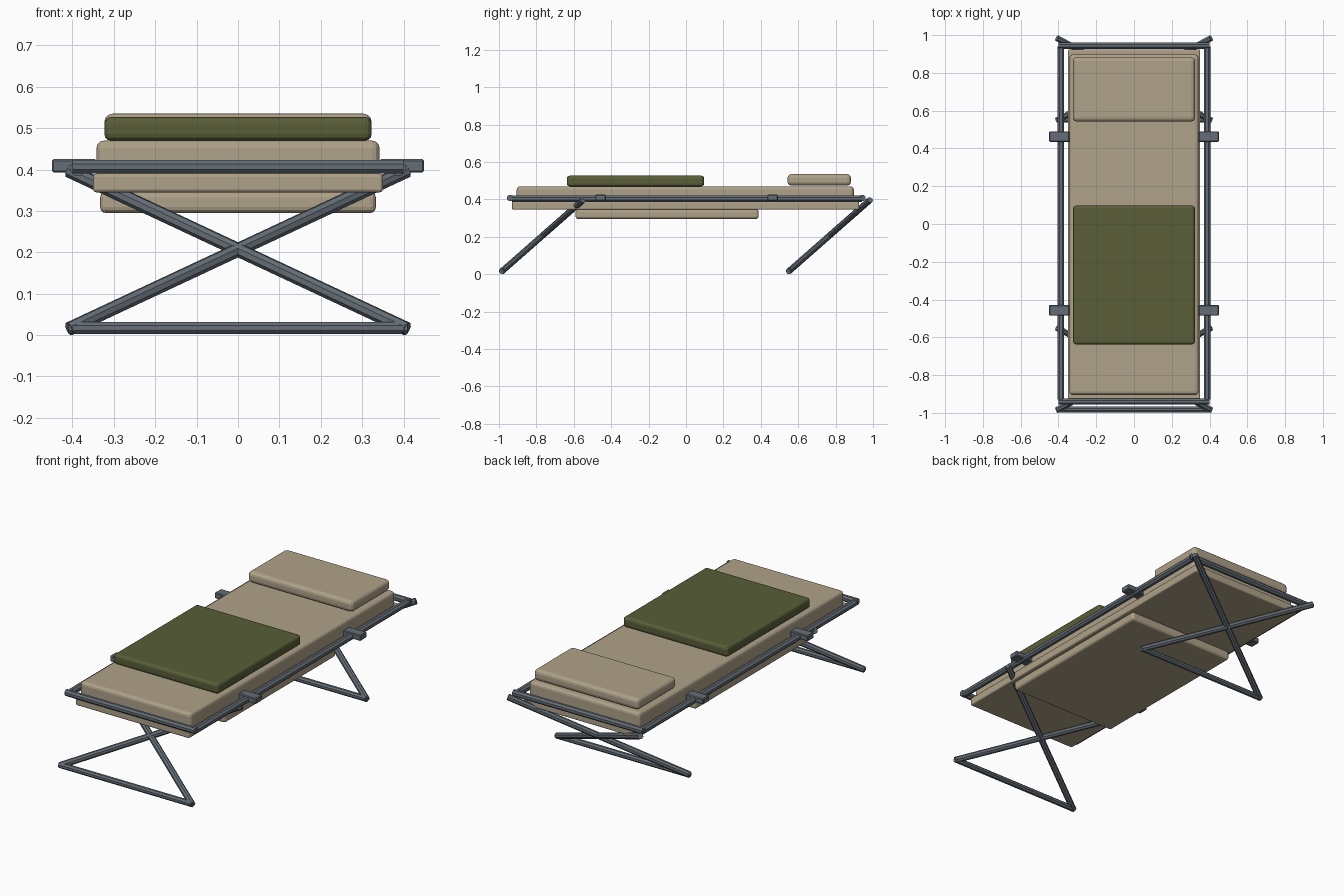
import bpy
from mathutils import Vector

cube = bpy.data.objects.get("Cube")
if cube:
    bpy.data.objects.remove(cube, do_unlink=True)


def material(name, rgb):
    mat = bpy.data.materials.new(name)
    mat.use_nodes = True
    mat.diffuse_color = (*rgb, 1)
    mat.node_tree.nodes["Principled BSDF"].inputs["Base Color"].default_value = (*rgb, 1)
    return mat


tan = material("tan canvas", (0.43, 0.36, 0.25))
green = material("olive blanket", (0.10, 0.112, 0.04))
grey = material("grey metal", (0.13, 0.155, 0.18))


def box(name, low, high, mat, bevel, segments=3):
    """Rounded box between two corners."""
    low, high = Vector(low), Vector(high)
    bpy.ops.mesh.primitive_cube_add(size=1, location=(low + high) / 2)
    obj = bpy.context.object
    obj.name = name
    obj.scale = high - low
    bpy.ops.object.transform_apply(location=False, rotation=False, scale=True)
    mod = obj.modifiers.new("rounded edges", "BEVEL")
    mod.width, mod.segments = bevel, segments
    obj.data.materials.append(mat)
    return obj


def tube(name, start, end, radius):
    """Eight-sided bar between two points, with a flat side up."""
    start, end = Vector(start), Vector(end)
    axis = end - start
    bpy.ops.mesh.primitive_cylinder_add(vertices=8, radius=radius, depth=axis.length,
                                        location=(start + end) / 2)
    obj = bpy.context.object
    obj.name = name
    # Turn the section half a step, then aim it along the bar
    for v in obj.data.vertices:
        v.co.rotate(Vector((0, 0, 1)).rotation_difference(Vector((0, 0, 1))))
    obj.rotation_mode = "QUATERNION"
    obj.rotation_quaternion = axis.to_track_quat("Z", "Y")
    obj.rotation_quaternion @= Vector((1, 0, 0)).rotation_difference(
        Vector((0.9239, 0.3827, 0)))
    obj.data.materials.append(grey)
    return obj


# Soft layers
box("canvas_bed", (-0.35, -0.93, 0.345), (0.35, 0.925, 0.39), tan, 0.008)
box("mattress", (-0.342, -0.905, 0.38), (0.342, 0.897, 0.47), tan, 0.018)
box("under_pad", (-0.333, -0.59, 0.295), (0.333, 0.388, 0.347), tan, 0.014)
box("folded_blanket", (-0.323, -0.637, 0.47), (0.323, 0.097, 0.527), green, 0.016)
box("pillow", (-0.323, 0.543, 0.474), (0.323, 0.882, 0.535), tan, 0.02)

# Bed frame
for side, x in (("left", 0.387), ("right", -0.387)):
    tube(side + "_side_rail", (x, -0.93, 0.403), (x, 0.94, 0.403), 0.019)
    for end, y in (("front", -0.457), ("back", 0.463)):
        centre = Vector((x * 1.022, y, 0.409))
        half = Vector((0.054, 0.028, 0.016))
        box(f"{end}_{side}_bracket", centre - half, centre + half, grey, 0.004, 1)
for end, y in (("front", -0.94), ("back", 0.943)):
    tube(end + "_end_rail", (-0.4, y, 0.407), (0.4, y, 0.407), 0.018)

# Crossed legs, leaning forward, with a foot bar
for end, y in (("front", -0.982), ("back", 0.552)):
    for side, x in (("left", 0.408), ("right", -0.408)):
        tube(f"{end}_{side}_leg", (x, y - 0.003, 0.015), (-x, y + 0.432, 0.397), 0.017)
    tube(end + "_foot_bar", (-0.41, y, 0.017), (0.41, y, 0.017), 0.016)
